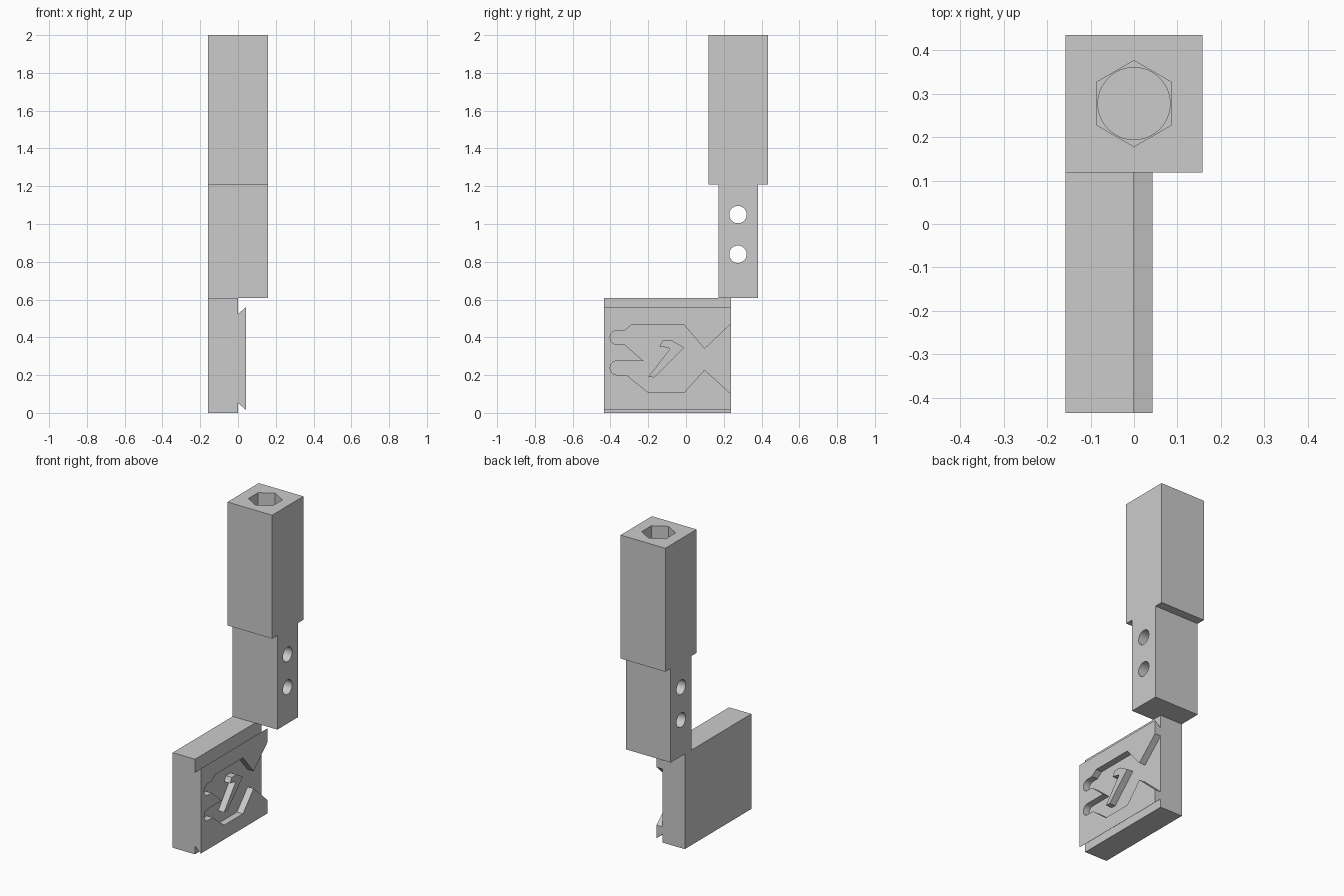
import bpy
import bmesh
from math import sin, cos, pi, radians

cube = bpy.data.objects.get("Cube")
if cube:
    bpy.data.objects.remove(cube, do_unlink=True)

grey = bpy.data.materials.new("light grey")
grey.use_nodes = True
colour = (0.6, 0.6, 0.6, 1)
grey.diffuse_color = colour
grey.node_tree.nodes["Principled BSDF"].inputs["Base Color"].default_value = colour


def prism(name, points, axis, low, high):
    """Extrude a flat outline along one axis; points use the other two axes in order."""
    bm = bmesh.new()

    def place(p, d):
        co = list(p)
        co.insert("xyz".index(axis), d)
        return bm.verts.new(co)

    face = bm.faces.new([place(p, low) for p in points])
    cap = bmesh.ops.extrude_face_region(bm, geom=[face])
    shift = [0, 0, 0]
    shift["xyz".index(axis)] = high - low
    moved = [v for v in cap["geom"] if isinstance(v, bmesh.types.BMVert)]
    bmesh.ops.translate(bm, verts=moved, vec=shift)
    # the source face remains as the near cap
    bmesh.ops.recalc_face_normals(bm, faces=bm.faces)
    mesh = bpy.data.meshes.new(name)
    bm.to_mesh(mesh)
    bm.free()
    mesh.materials.append(grey)
    obj = bpy.data.objects.new(name, mesh)
    bpy.context.collection.objects.link(obj)
    return obj


def rect(a0, a1, b0, b1):
    return [(a0, b0), (a1, b0), (a1, b1), (a0, b1)]


def arc(a, b, r, start, end, steps):
    angles = [start + (end - start) * i / steps for i in range(steps + 1)]
    return [(a + r * cos(t), b + r * sin(t)) for t in angles]


def ring(a, b, r, sides):
    return arc(a, b, r, pi / 2, pi / 2 + 2 * pi, sides)[:-1]


def activate(obj):
    bpy.ops.object.select_all(action="DESELECT")
    obj.select_set(True)
    bpy.context.view_layer.objects.active = obj


def cut(obj, cutter):
    cutter.hide_render = True
    mod = obj.modifiers.new("cut", "BOOLEAN")
    mod.operation = "DIFFERENCE"
    mod.solver = "EXACT"
    mod.object = cutter
    activate(obj)
    bpy.ops.object.modifier_apply(modifier=mod.name)
    bpy.data.objects.remove(cutter, do_unlink=True)


LEFT, RIGHT = -0.158, 0.158
FRONT, BACK = -0.435, 0.238
SHAFT_Y = 0.277

# Socket block with a hexagonal hole and a round seat below it
socket = prism("socket_block", rect(LEFT, RIGHT, 0.119, 0.435), "z", 1.21, 2.0)
cut(socket, prism("hex_cutter", ring(0, SHAFT_Y, 0.099, 6), "z", 1.5, 2.1))
cut(socket, prism("seat_cutter", ring(0, SHAFT_Y, 0.083, 48), "z", 1.42, 1.6))

# Narrow stem with two cross holes
stem = prism("stem", rect(0.172, 0.38, 0.608, 1.21), "x", LEFT, RIGHT)
for z in (0.84, 1.05):
    cut(stem, prism("hole_cutter", ring(0.275, z, 0.046, 40), "x", -0.3, 0.3))

# Mounting plate
prism("mounting_plate", rect(FRONT, BACK, 0, 0.608), "x", LEFT, 0)

# Dovetail rail on the plate's left face
rail_outline = [(-0.01, 0.053), (0, 0.053), (0.042, 0.016),
                (0.042, 0.56), (0, 0.523), (-0.01, 0.523)]
rail = prism("dovetail_rail", rail_outline, "y", FRONT, BACK)

# Track recess, open at the back, with two rounded fingers at the front
recess = [(0.3, 0.53), (0.098, 0.339), (-0.01, 0.466), (-0.288, 0.466), (-0.325, 0.436)]
recess += arc(-0.365, 0.399, 0.037, pi / 2, 1.5 * pi, 10)
recess += [(-0.325, 0.362), (-0.225, 0.275)]
recess += arc(-0.365, 0.238, 0.037, pi / 2, 1.5 * pi, 10)
recess += [(-0.315, 0.201), (-0.2, 0.108), (-0.01, 0.108), (0.098, 0.228), (0.3, 0.045)]
cut(rail, prism("recess_cutter", recess, "x", -0.1, 0.1))

# Raised hooked island inside the recess
island = [(-0.14, 0.352), (-0.124, 0.384), (-0.075, 0.384), (-0.01, 0.346),
          (-0.167, 0.188), (-0.2, 0.19), (-0.085, 0.338), (-0.095, 0.345)]
prism("recess_island", island, "x", -0.01, 0.042)

# Smooth the bores, keep the edges sharp
for obj in (socket, stem, rail):
    activate(obj)
    bpy.ops.object.shade_smooth_by_angle(angle=radians(30))
